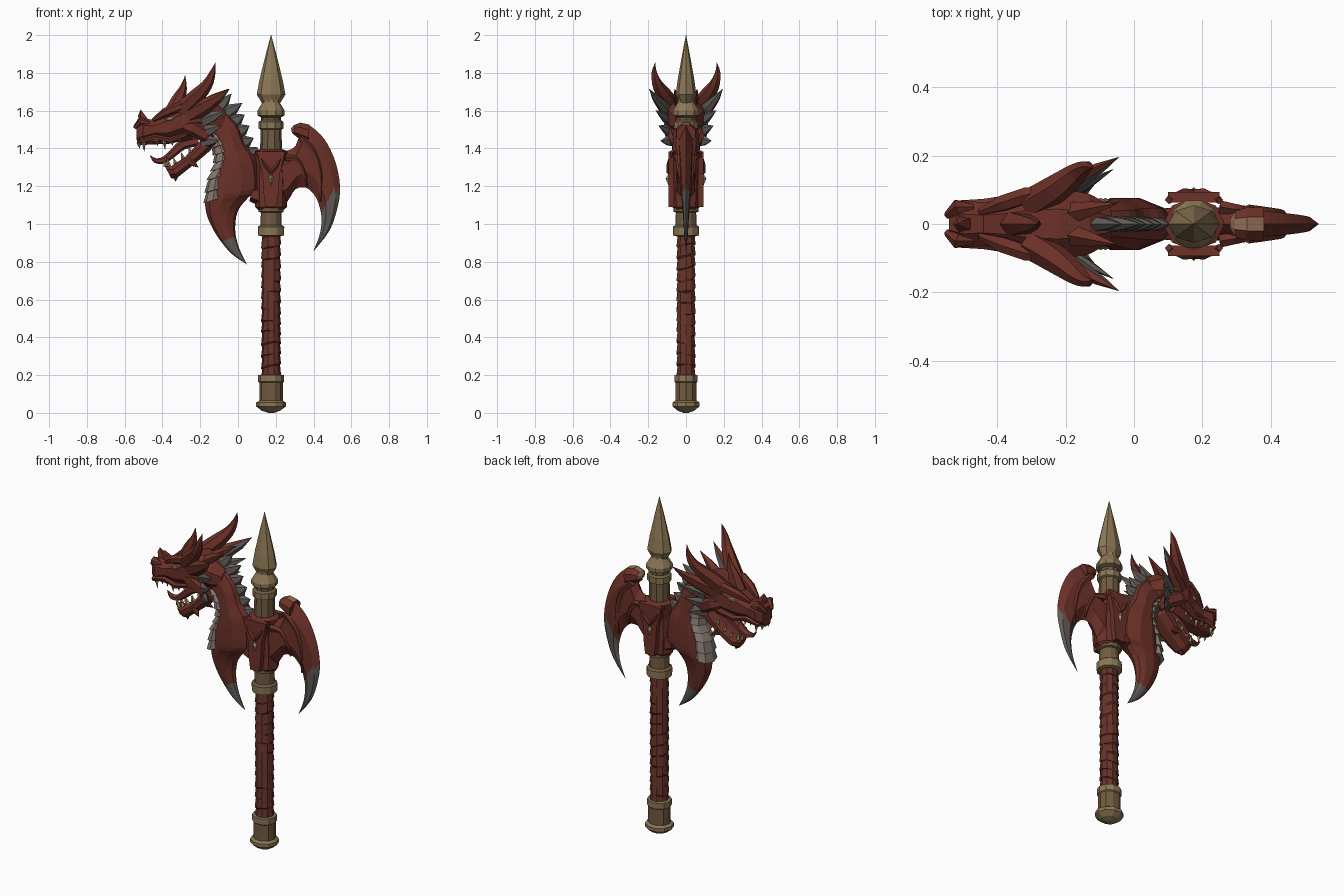
import bpy, bmesh, math, random
from mathutils import Vector

random.seed(4)
CX = 0.175  # shaft axis


def material(name, rgb):
    m = bpy.data.materials.new(name)
    m.diffuse_color = (*rgb, 1)
    return m


RED = material("dragon red", (0.15, 0.031, 0.021))
LEATHER = material("grip leather", (0.135, 0.033, 0.022))
BRONZE = material("bronze", (0.165, 0.105, 0.054))
GOLD = material("pale bronze", (0.26, 0.185, 0.09))
GREY = material("horn grey", (0.115, 0.105, 0.095))
BELLY = material("belly plate", (0.24, 0.19, 0.165))
BONE = material("tooth bone", (0.38, 0.30, 0.16))
TONGUE = material("tongue red", (0.17, 0.035, 0.028))
TAN = material("worn tan", (0.28, 0.15, 0.09))


def skin(name, rings, mats, rule=None):
    """Bridge a list of equal rings, cap the ends, colour faces by rule."""
    bm = bmesh.new()
    vs = [[bm.verts.new(p) for p in ring] for ring in rings]
    n = len(vs[0])
    for a, b in zip(vs, vs[1:]):
        for k in range(n):
            bm.faces.new((a[k], a[(k + 1) % n], b[(k + 1) % n], b[k]))
    bm.faces.new(vs[0][::-1])
    bm.faces.new(vs[-1])
    bmesh.ops.recalc_face_normals(bm, faces=bm.faces)
    bm.normal_update()
    if rule:
        for f in bm.faces:
            f.material_index = rule(f.calc_center_median(), f.normal)
    me = bpy.data.meshes.new(name)
    bm.to_mesh(me)
    bm.free()
    for m in mats:
        me.materials.append(m)
    ob = bpy.data.objects.new(name, me)
    bpy.context.collection.objects.link(ob)
    return ob


def smooth(rows, k=3):
    """Catmull-Rom interpolation of tuples."""
    out = []
    for i in range(len(rows) - 1):
        p = [rows[max(i - 1, 0)], rows[i], rows[i + 1], rows[min(i + 2, len(rows) - 1)]]
        for j in range(k):
            t = j / k
            out.append(tuple(0.5 * (2 * b + (c - a) * t + (2 * a - 5 * b + 4 * c - d) * t * t
                                    + (3 * b - a - 3 * c + d) * t ** 3) for a, b, c, d in zip(*p)))
    return out + [rows[-1]]


def loft(name, secs, n, mats, rule=None, flat_side=False, yc=0):
    """Sections (ax, az, bx, bz, half_y): ellipse between two outline points."""
    off, g = (math.pi / n, 1 / math.cos(math.pi / n)) if flat_side else (0, 1)
    rings = []
    for ax, az, bx, bz, hy in secs:
        ring = []
        for k in range(n):
            t = off + math.tau * k / n
            c = g * math.cos(t) / 2
            ring.append(((ax + bx) / 2 + (bx - ax) * c, yc + g * hy * math.sin(t),
                         (az + bz) / 2 + (bz - az) * c))
        rings.append(ring)
    return skin(name, rings, mats, rule)


def tube(name, pts, mats, n=6, flat=1.0, rule=None):
    """Tapered tube along (x, y, z, radius) points; flat scales sideways width."""
    ps = [Vector(p[:3]) for p in pts]
    rings = []
    for i, p in enumerate(ps):
        t = (ps[min(i + 1, len(ps) - 1)] - ps[max(i - 1, 0)]).normalized()
        u = t.cross(Vector((0, 1, 0))).normalized()
        v = t.cross(u)
        r = max(pts[i][3], 0.001)
        rings.append([p + r * (u * math.cos(math.tau * k / n) + v * flat * math.sin(math.tau * k / n))
                      for k in range(n)])
    return skin(name, rings, mats, rule)


def pair(name, pts, mats, **kw):
    for side, s in (("left", 1), ("right", -1)):
        tube(f"{name}_{side}", [(x, s * y, z, r) for x, y, z, r in pts], mats, **kw)


def lathe(name, prof, mats, n=12, sy=1.0, rule=None):
    skin(name, [[(CX + r * math.cos(math.tau * k / n), sy * r * math.sin(math.tau * k / n), z)
                 for k in range(n)] for r, z in prof], mats, rule)


# Handle: pommel, wrapped grip, collars
lathe("pommel", [(.015, 0), (.05, .012), (.079, .035), (.079, .055), (.062, .065), (.062, .16),
                 (.068, .165), (.068, .2), (.05, .203)], [BRONZE, GOLD], 10, .95,
      lambda c, n: 1 if c.z < .06 or c.z > .162 else 0)
wraps, bands = [], 13
for i in range(bands):
    for z, r in ((.19 + i * .058, .053), (.19 + (i + .93) * .058, .047)):
        ph, tilt = i * 2.4, .014
        wraps.append([(CX + r * math.cos(a), r * math.sin(a), z + tilt * math.cos(a + ph * .2)
                       + random.uniform(-.005, .005)) for a in [math.tau * k / 10 for k in range(10)]])
skin("grip", wraps, [LEATHER])
lathe("lower_collar", [(.05, .935), (.069, .94), (.07, .985), (.056, .995), (.054, 1.06), (.066, 1.065),
                       (.066, 1.10), (.05, 1.11)], [BRONZE, GOLD], 12, 1,
      lambda c, n: 1 if c.z < .987 else 0)
lathe("upper_shaft", [(.05, 1.34), (.058, 1.40), (.055, 1.50), (.066, 1.505), (.066, 1.54), (.052, 1.55),
                      (.052, 1.565), (.072, 1.575), (.072, 1.60), (.045, 1.645), (.045, 1.66)],
      [BRONZE, GOLD], 10, 1, lambda c, n: 1 if c.z > 1.57 or 1.5 < c.z < 1.54 else 0)
lathe("spear_point", [(.042, 1.63), (.076, 1.685), (.062, 1.76), (.03, 1.89), (.001, 2.0)], [GOLD], 8, .72)

# Central boss with front and back shield plates
lathe("boss", [(.05, 1.06), (.085, 1.09), (.088, 1.2), (.082, 1.3), (.09, 1.385), (.05, 1.40)], [RED], 8, .85)
for s in (1, -1):
    loft("shield_plate", [(CX - w, z, CX + w, z, .015) for w, z in
                          ((.03, 1.09), (.04, 1.17), (.045, 1.26), (.075, 1.385))], 4, [RED],
         flat_side=True, yc=s * .078)
    tube("boss_gem", [(CX, s * .092, 1.205, 0), (CX, s * .094, 1.24, .014), (CX, s * .092, 1.265, 0)], [BONE], 4)
    for d in (1, -1):
        tube("boss_strap", [(CX + d * .075, s * .07, 1.385, .012), (CX + d * .03, s * .092, 1.31, .012),
                            (CX, s * .094, 1.27, .008)], [RED], 4)

# Wing-shaped rear blade
wing = [(.2, 1.37, .21, 1.08, .055), (.25, 1.385, .262, 1.12, .055), (.305, 1.415, .305, 1.185, .05),
        (.35, 1.525, .36, 1.192, .046), (.42, 1.49, .395, 1.165, .04), (.476, 1.42, .418, 1.13, .034),
        (.52, 1.315, .432, 1.09, .028), (.54, 1.2, .442, 1.04, .022), (.53, 1.1, .441, .995, .017),
        (.487, .97, .43, .935, .011), (.40, .855, .399, .856, .001)]
loft("wing_blade", smooth(wing), 6, [RED, GREY],
     lambda c, n: 1 if c.x > .39 and c.z < 1.03 + (c.x - .42) * 1.5 else 0)
loft("wing_knuckle", [(.38, 1.525, .37, 1.43, .05), (.33, 1.537, .325, 1.45, .048), (.295, 1.523, .30, 1.47, .038),
                      (.28, 1.505, .285, 1.485, .015)], 8, [RED, TAN],
     lambda c, n: 1 if n.z > .75 or c.x < .29 else 0, True)
pair("wing_finger", smooth([(.33, .036, 1.46, .022), (.40, .03, 1.38, .018), (.435, .026, 1.26, .014),
                            (.435, .016, 1.12, .006)]), [RED], n=5)
pair("wing_root_finger", smooth([(.25, .05, 1.35, .02), (.31, .04, 1.34, .016), (.35, .035, 1.27, .012),
                                 (.362, .02, 1.2, .005)]), [RED], n=5)

# Neck that flows into the front blade
neck = [(-.10, 1.63, -.20, 1.48, .06), (-.005, 1.54, -.13, 1.40, .068), (.04, 1.43, -.12, 1.32, .076),
        (.10, 1.345, -.155, 1.23, .08), (.115, 1.19, -.172, 1.14, .076), (.06, 1.145, -.172, 1.08, .06),
        (0, 1.07, -.155, 1.02, .043), (-.015, .97, -.11, .935, .028), (.005, .875, -.037, .845, .015),
        (.048, .785, .046, .787, .001)]
loft("neck_blade", smooth(neck), 10, [RED, GREY], lambda c, n: 1 if c.z < .955 + c.x * .5 else 0)
loft("blade_root", [(.08, 1.2, .06, 1.12, .05), (.12, 1.2, .105, 1.10, .055), (.18, 1.2, .18, 1.07, .055)], 6, [RED])

# Overlapping belly plates
front = smooth([(-.185, 1.46), (-.135, 1.40), (-.122, 1.32), (-.157, 1.23), (-.172, 1.11)], 2)
for (x0, z0), (x1, z1) in zip(front, front[1:]):
    loft("belly_plate", [(x0 + .085, z0 + .03, x0 - .002, z0, .064), (x1 + .09, z1 + .03, x1 - .012, z1, .076)],
         8, [BELLY])

# Skull and upper jaw
skull = [(-.54, 1.535, -.535, 1.42, .042), (-.50, 1.56, -.505, 1.425, .07), (-.44, 1.55, -.44, 1.452, .062),
         (-.37, 1.595, -.365, 1.437, .074), (-.30, 1.635, -.29, 1.455, .10), (-.22, 1.66, -.21, 1.49, .105),
         (-.13, 1.645, -.13, 1.47, .088), (-.065, 1.6, -.08, 1.48, .055)]
loft("skull", skull, 8, [RED], flat_side=True)
loft("palate", [(-.515, 1.45, -.515, 1.418, .05), (-.36, 1.46, -.36, 1.425, .058), (-.24, 1.5, -.24, 1.45, .07)],
     6, [TONGUE], flat_side=True)
pair("cheek", [(-.30, .08, 1.52, .02), (-.24, .09, 1.51, .045), (-.17, .08, 1.47, .04), (-.13, .06, 1.42, .02)],
     [RED], flat=.7)
pair("brow", [(-.45, .035, 1.55, .01), (-.385, .06, 1.59, .025), (-.31, .085, 1.62, .026), (-.24, .1, 1.64, .01)], [RED])
pair("eye", [(-.385, .073, 1.552, .002), (-.36, .08, 1.558, .013), (-.335, .086, 1.566, .002)], [BONE], n=6, flat=.6)
pair("nostril", [(-.545, .025, 1.51, .012), (-.515, .05, 1.545, .024), (-.47, .05, 1.535, .01)], [RED])
pair("lip", [(-.52, .055, 1.44, .014), (-.44, .06, 1.46, .014), (-.36, .07, 1.445, .016), (-.27, .09, 1.475, .012)],
     [RED], n=5)

# Horns and frill
tube("nose_horn", [(-.495, 0, 1.54, .03), (-.512, 0, 1.58, .018), (-.515, 0, 1.605, 0)], [RED], 5)
tube("crest_horn", smooth([(-.345, 0, 1.58, .05), (-.315, 0, 1.66, .036), (-.29, 0, 1.72, .02),
                           (-.28, 0, 1.785, 0)]), [RED], 6, .8)
pair("long_horn", smooth([(-.30, .06, 1.60, .045), (-.225, .105, 1.67, .042), (-.165, .15, 1.735, .03),
                          (-.135, .168, 1.80, .016), (-.12, .163, 1.855, 0)]), [RED])
pair("upper_frill", [(-.27, .075, 1.57, .05), (-.17, .125, 1.625, .042), (-.10, .165, 1.67, .025), (-.045, .195, 1.715, 0)],
     [RED, GREY], flat=.6, rule=lambda c, n: 1 if n.x > .35 else 0)
for tip, base in (((-.06, .16, 1.60), (-.20, .08, 1.54)), ((-.085, .145, 1.52), (-.20, .07, 1.48)),
                  ((-.10, .135, 1.44), (-.19, .06, 1.44))):
    mid = [(a + b) / 2 for a, b in zip(tip, base)]
    pair("side_frill", [(*base, .036), (*mid, .028), (*tip, 0)], [GREY], n=5, flat=.5)
pair("crown_spike", [(-.19, .03, 1.62, .035), (-.12, .045, 1.67, .022), (-.05, .06, 1.715, 0)], [RED], n=5)

# Spine spikes along the back of the neck
spine = [((-.115, 1.60), (-.035, 1.69)), ((-.07, 1.585), (.022, 1.64)), ((-.03, 1.54), (.035, 1.58)),
         ((.0, 1.49), (.06, 1.52)), ((.02, 1.43), (.082, 1.455)), ((.05, 1.37), (.105, 1.405))]
for (x0, z0), (x1, z1) in spine:
    tube("spine_spike", [(x0, 0, z0, .045), ((x0 + x1) / 2, 0, (z0 + z1) / 2 - .004, .03), (x1, 0, z1, 0)],
         [GREY], 6, .6)

# Lower jaw, tongue and teeth
loft("lower_jaw", [(-.17, 1.50, -.12, 1.43, .06), (-.20, 1.44, -.145, 1.39, .075), (-.28, 1.355, -.24, 1.31, .062),
                   (-.355, 1.305, -.315, 1.25, .05), (-.39, 1.31, -.352, 1.24, .03)], 8, [RED], flat_side=True)
tube("chin_spike", [(-.335, 0, 1.27, .03), (-.33, 0, 1.225, 0)], [RED], 5)
pair("jaw_spike", [(-.25, .05, 1.33, .025), (-.21, .07, 1.30, 0)], [RED], n=5)
tube("tongue", smooth([(-.21, 0, 1.44, .026), (-.29, 0, 1.42, .026), (-.345, 0, 1.375, .022), (-.39, 0, 1.34, .018),
                       (-.435, 0, 1.335, .013), (-.465, 0, 1.362, .002)]), [TONGUE], 6, 1.4)
for x, y, z, h in ((-.525, .03, 1.43, .03), (-.50, .052, 1.435, .05), (-.465, .054, 1.45, .03), (-.43, .056, 1.45, .035),
                   (-.39, .06, 1.44, .045), (-.35, .064, 1.445, .03), (-.31, .072, 1.46, .03)):
    pair("upper_tooth", [(x, y, z, .012), (x + .004, y * .95, z - h, 0)], [BONE], n=4)
for x, y, z, h in ((-.382, .02, 1.305, .04), (-.365, .036, 1.305, .05), (-.33, .045, 1.32, .03),
                   (-.29, .052, 1.345, .035), (-.25, .058, 1.38, .03)):
    pair("lower_tooth", [(x, y, z, .012), (x - .012, y, z + h, 0)], [BONE], n=4)
